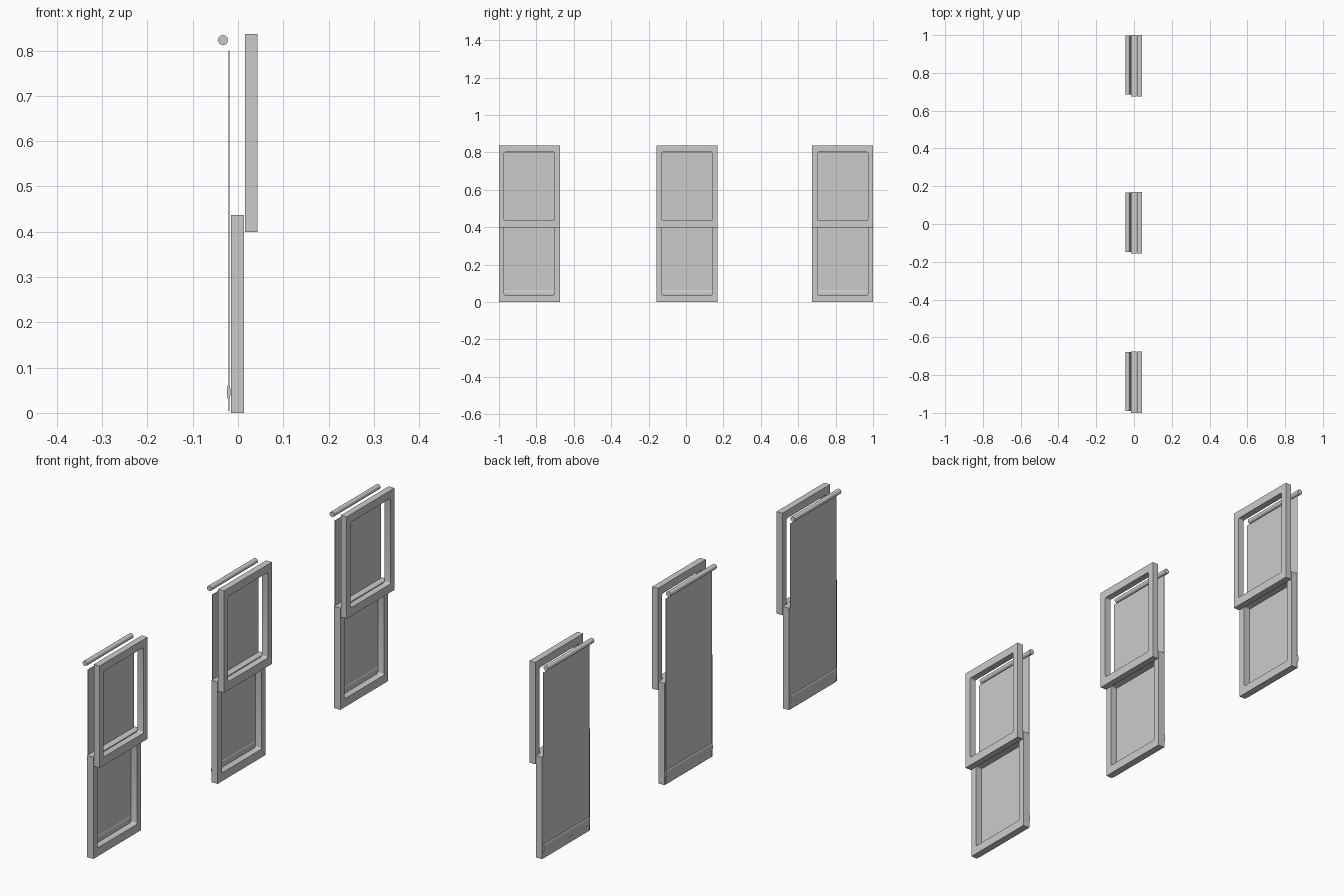
import bpy, bmesh, math
from mathutils import Matrix, Vector

if "Cube" in bpy.data.objects:
    bpy.data.objects.remove(bpy.data.objects["Cube"])

W, H = 0.325, 0.437          # sash width and height
SIDE, RAIL_B, RAIL_T = 0.028, 0.036, 0.034


def add_mesh(name, bm):
    me = bpy.data.meshes.new(name)
    bm.to_mesh(me)
    bm.free()
    ob = bpy.data.objects.new(name, me)
    bpy.context.collection.objects.link(ob)
    return ob


def smooth(ob):
    bpy.ops.object.select_all(action='DESELECT')
    ob.select_set(True)
    bpy.context.view_layer.objects.active = ob
    bpy.ops.object.shade_smooth_by_angle(angle=math.radians(35))


def rounded_rect(y0, y1, z0, z1, r, n=4):
    pts = []
    for i, (y, z) in enumerate(((y1 - r, z1 - r), (y0 + r, z1 - r),
                                (y0 + r, z0 + r), (y1 - r, z0 + r))):
        for k in range(n + 1):
            a = math.pi / 2 * (i + k / n)
            pts.append((y + r * math.cos(a), z + r * math.sin(a)))
    return pts


# Sash: flat outline with a rounded opening, extruded along x
def sash(name, x0, x1, yc, z0):
    h = W / 2
    outer = [(-h, 0), (h, 0), (h, H), (-h, H)]
    inner = rounded_rect(-h + SIDE, h - SIDE, RAIL_B, H - RAIL_T, 0.007)
    cu = bpy.data.curves.new(name + "_outline", 'CURVE')
    cu.dimensions, cu.fill_mode, cu.extrude = '2D', 'BOTH', (x1 - x0) / 2
    for pts in (outer, inner):
        sp = cu.splines.new('POLY')
        sp.points.add(len(pts) - 1)
        for p, (u, v) in zip(sp.points, pts):
            p.co = (u, v, 0, 1)
        sp.use_cyclic_u = True
    tmp = bpy.data.objects.new(name + "_outline", cu)
    bpy.context.collection.objects.link(tmp)
    dg = bpy.context.evaluated_depsgraph_get()
    me = bpy.data.meshes.new_from_object(tmp.evaluated_get(dg))
    bpy.data.objects.remove(tmp)
    # curve x -> world y, curve y -> world z, extrusion -> world x
    me.transform(Matrix(((0, 0, 1, (x0 + x1) / 2), (1, 0, 0, yc),
                         (0, 1, 0, z0), (0, 0, 0, 1))))
    ob = bpy.data.objects.new(name, me)
    bpy.context.collection.objects.link(ob)
    smooth(ob)


def rod(name, x, z, rx, rz, y0, y1, seg=24):
    bm = bmesh.new()
    bmesh.ops.create_cone(bm, cap_ends=True, segments=seg, radius1=1, radius2=1, depth=1)
    bmesh.ops.transform(bm, verts=bm.verts, matrix=Matrix.Translation((x, (y0 + y1) / 2, z))
                        @ Matrix.Diagonal((rx, y1 - y0, rz, 1))
                        @ Matrix.Rotation(math.pi / 2, 4, 'X'))
    smooth(add_mesh(name, bm))


def box(name, lo, hi):
    bm = bmesh.new()
    lo, hi = Vector(lo), Vector(hi)
    bmesh.ops.create_cube(bm, size=1)
    bmesh.ops.transform(bm, verts=bm.verts, matrix=Matrix.Translation((lo + hi) / 2)
                        @ Matrix.Diagonal((*(hi - lo), 1)))
    add_mesh(name, bm)


# Three identical windows in a row along y
for label, c in (("left", -0.8375), ("middle", 0.006), ("right", 0.8375)):
    sash("lower_sash_" + label, -0.016, 0.013, c, 0.0)
    sash("upper_sash_" + label, 0.0155, 0.043, c, 0.399)
    y0, y1 = c - 0.153, c + 0.160
    # roller blind: roller tube, hanging cloth, hem bar
    rod("blind_roller_" + label, -0.033, 0.823, 0.011, 0.011, y0, y1)
    box("blind_cloth_" + label, (-0.0205, y0, 0.003), (-0.019, y1, 0.80))
    rod("blind_hem_bar_" + label, -0.0205, 0.046, 0.004, 0.017, y0, y1, 16)
